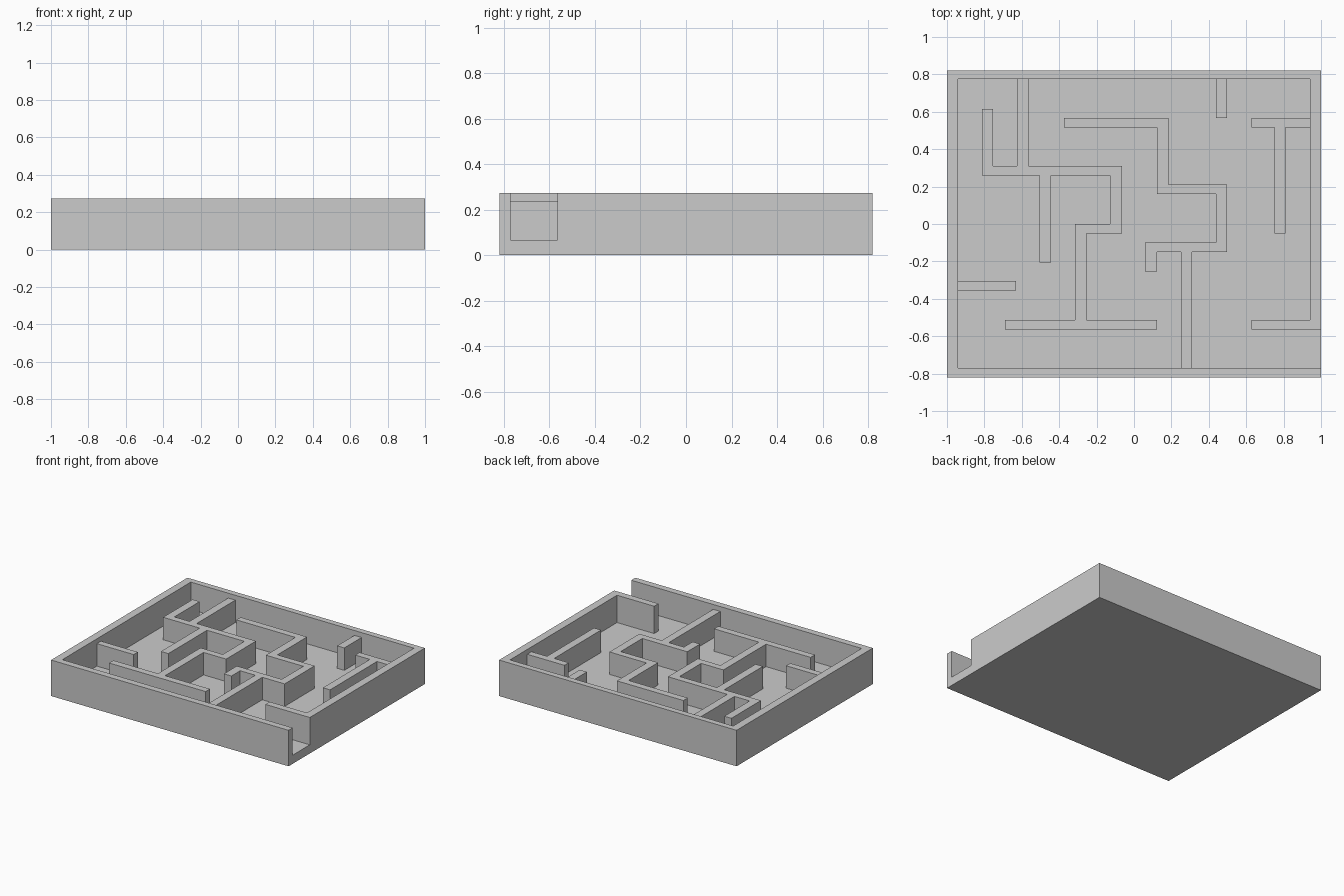
import bpy, bmesh

if "Cube" in bpy.data.objects:
    bpy.data.objects.remove(bpy.data.objects["Cube"])

FLOOR, WALL, RIM = 0.066, 0.237, 0.274
X0, X1, Y0, Y1 = -0.94, 0.94, -0.77, 0.775      # inside of the frame
OX, OY = 1.0, 0.82                              # outside of the frame


def inside(p, rects):
    return any(a < p[0] < b and c < p[1] < d for a, b, c, d in rects)


def lift(bm, faces, z):
    """Extrude faces as one region up to height z."""
    ext = bmesh.ops.extrude_face_region(bm, geom=faces)["geom"]
    for v in ext:
        if isinstance(v, bmesh.types.BMVert):
            v.co.z = z
    return [f for f in ext if isinstance(f, bmesh.types.BMFace)]


def build(name, rects, z0, z1, raised=(), z2=0.0):
    """Union of rectangles (x0, x1, y0, y1) extruded z0..z1; 'raised' areas continue to z2."""
    every = list(rects) + list(raised)
    xs = sorted({v for r in every for v in r[:2]})
    ys = sorted({v for r in every for v in r[2:]})
    bm = bmesh.new()
    for a, b in zip(xs, xs[1:]):
        for c, d in zip(ys, ys[1:]):
            if inside(((a + b) / 2, (c + d) / 2), rects):
                bm.faces.new([bm.verts.new(p) for p in
                              ((a, c, z0), (b, c, z0), (b, d, z0), (a, d, z0))])
    bmesh.ops.remove_doubles(bm, verts=bm.verts[:], dist=1e-5)
    top = lift(bm, bm.faces[:], z1)
    bmesh.ops.recalc_face_normals(bm, faces=bm.faces[:])
    if raised:
        lift(bm, [f for f in top if inside(f.calc_center_median(), raised)], z2)
    bmesh.ops.recalc_face_normals(bm, faces=bm.faces[:])
    bmesh.ops.dissolve_limit(bm, angle_limit=0.01, verts=bm.verts[:], edges=bm.edges[:])
    me = bpy.data.meshes.new(name)
    bm.to_mesh(me)
    bm.free()
    ob = bpy.data.objects.new(name, me)
    bpy.context.collection.objects.link(ob)
    return ob


# Tray: floor slab with a full-height frame, open at the exit, and the exit wall
build("tray", [(-OX, OX, -OY, OY)], 0, FLOOR, [
    (-OX, X0, -OY, OY),
    (-OX, OX, -OY, Y0),
    (-OX, OX, Y1, OY),
    (X1, OX, -0.565, OY),
    (0.627, OX, -0.565, -0.513),
], RIM)

# Lower inner walls, grouped by connected run
walls = {
    "left_maze_wall": [
        (-0.813, -0.753, 0.26, 0.615),
        (-0.813, -0.065, 0.26, 0.31),
        (-0.625, -0.565, 0.26, Y1),
        (-0.505, -0.443, -0.205, 0.31),
        (-0.128, -0.065, -0.05, 0.31),
        (-0.315, -0.065, -0.05, 0.0),
        (-0.315, -0.255, -0.565, 0.0),
        (-0.69, 0.123, -0.565, -0.513),
    ],
    "centre_maze_wall": [
        (-0.375, 0.185, 0.515, 0.567),
        (0.123, 0.185, 0.16, 0.567),
        (0.123, 0.498, 0.16, 0.21),
        (0.438, 0.498, -0.15, 0.21),
        (0.06, 0.498, -0.15, -0.10),
        (0.06, 0.123, -0.255, -0.10),
        (0.25, 0.31, Y0, -0.10),
    ],
    "right_maze_wall": [
        (0.627, X1, 0.515, 0.567),
        (0.75, 0.81, -0.05, 0.567),
    ],
    "left_stub_wall": [(X0, -0.63, -0.355, -0.305)],
    "back_stub_wall": [(0.438, 0.498, 0.567, Y1)],
}
for name, rects in walls.items():
    build(name, rects, FLOOR, WALL)
